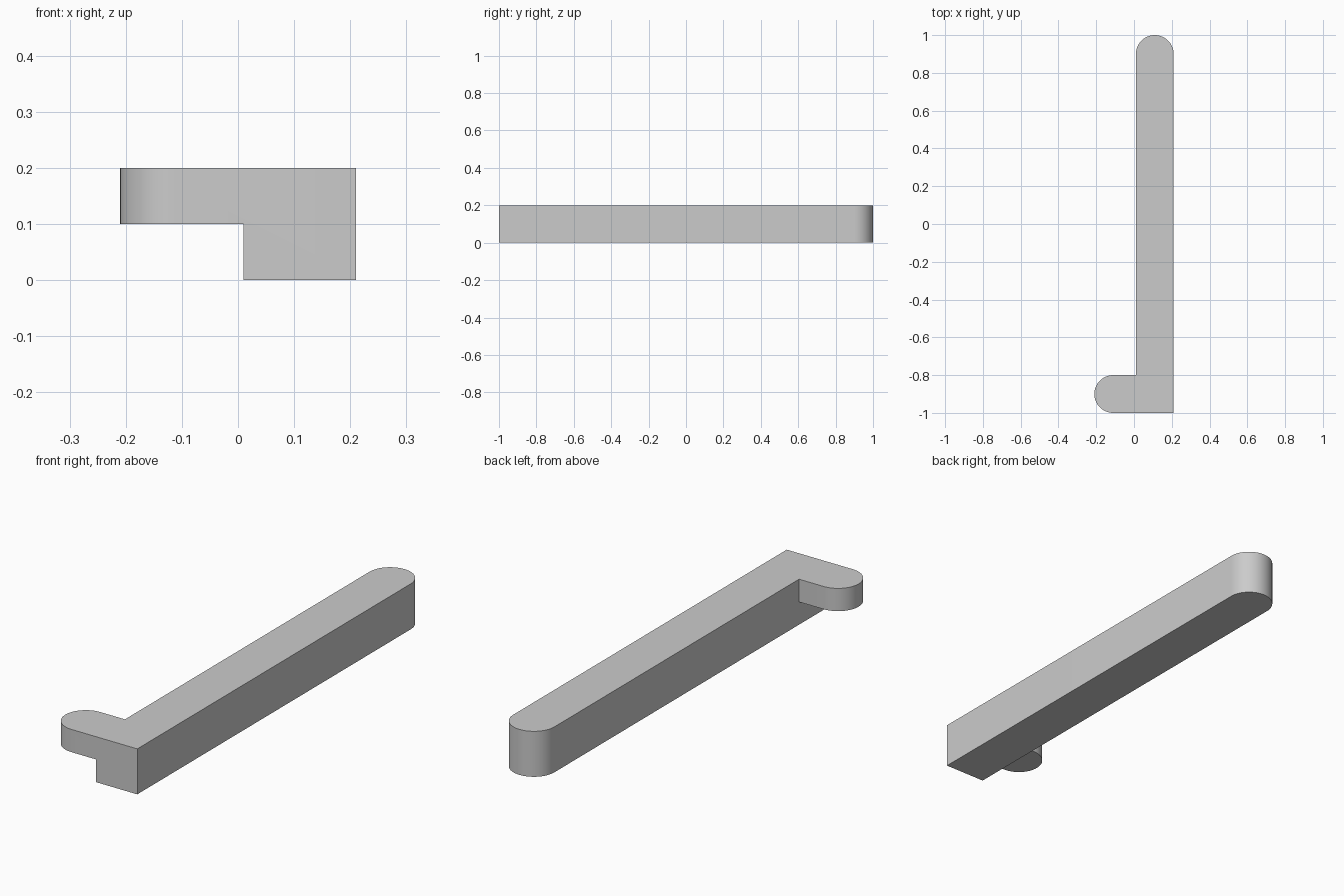
import bpy
import bmesh
from math import cos, sin, pi, radians

cube = bpy.data.objects.get("Cube")
if cube:
    bpy.data.objects.remove(cube, do_unlink=True)

grey = bpy.data.materials.new("plain_grey")
grey.use_nodes = True
COLOUR = (0.6, 0.6, 0.6, 1)
grey.diffuse_color = COLOUR
grey.node_tree.nodes["Principled BSDF"].inputs["Base Color"].default_value = COLOUR

RADIUS = 0.1
SEGMENTS = 32


def round_ended_bar(name, start, centre, direction, bottom, top):
    """Upright prism: square at start, half-round about centre, heading along direction."""
    bm = bmesh.new()
    outline = [(start[0] + sin(direction) * RADIUS * s, start[1] - cos(direction) * RADIUS * s)
               for s in (-1, 1)]
    for i in range(SEGMENTS + 1):
        a = direction - pi / 2 + pi * i / SEGMENTS
        outline.append((centre[0] + RADIUS * cos(a), centre[1] + RADIUS * sin(a)))
    base = bm.faces.new([bm.verts.new((x, y, bottom)) for x, y in outline])
    raised = bmesh.ops.extrude_face_region(bm, geom=[base])["geom"]
    bmesh.ops.translate(bm, vec=(0, 0, top - bottom),
                        verts=[v for v in raised if isinstance(v, bmesh.types.BMVert)])
    bmesh.ops.recalc_face_normals(bm, faces=bm.faces)
    mesh = bpy.data.meshes.new(name)
    bm.to_mesh(mesh)
    bm.free()
    mesh.materials.append(grey)
    obj = bpy.data.objects.new(name, mesh)
    bpy.context.collection.objects.link(obj)
    return obj


# Long bar with a rounded back end, and a thinner side tab flush with its top
bar = round_ended_bar("bar_with_tab", (0.11, -1), (0.11, 0.9), pi / 2, 0, 0.2)
tab = round_ended_bar("side_tab", (0.11, -0.9), (-0.11, -0.9), pi, 0.1, 0.2)

# Join the tab into the bar as one solid
union = bar.modifiers.new("join_tab", "BOOLEAN")
union.operation = "UNION"
union.solver = "EXACT"
union.object = tab
bpy.ops.object.select_all(action="DESELECT")
bpy.context.view_layer.objects.active = bar
bar.select_set(True)
bpy.ops.object.modifier_apply(modifier=union.name)
bpy.data.objects.remove(tab, do_unlink=True)

# Merge coplanar faces, then smooth only the round ends
bm = bmesh.new()
bm.from_mesh(bar.data)
bmesh.ops.dissolve_limit(bm, angle_limit=radians(1), verts=bm.verts, edges=bm.edges)
bm.to_mesh(bar.data)
bm.free()
bpy.ops.object.shade_smooth_by_angle(angle=radians(30))
